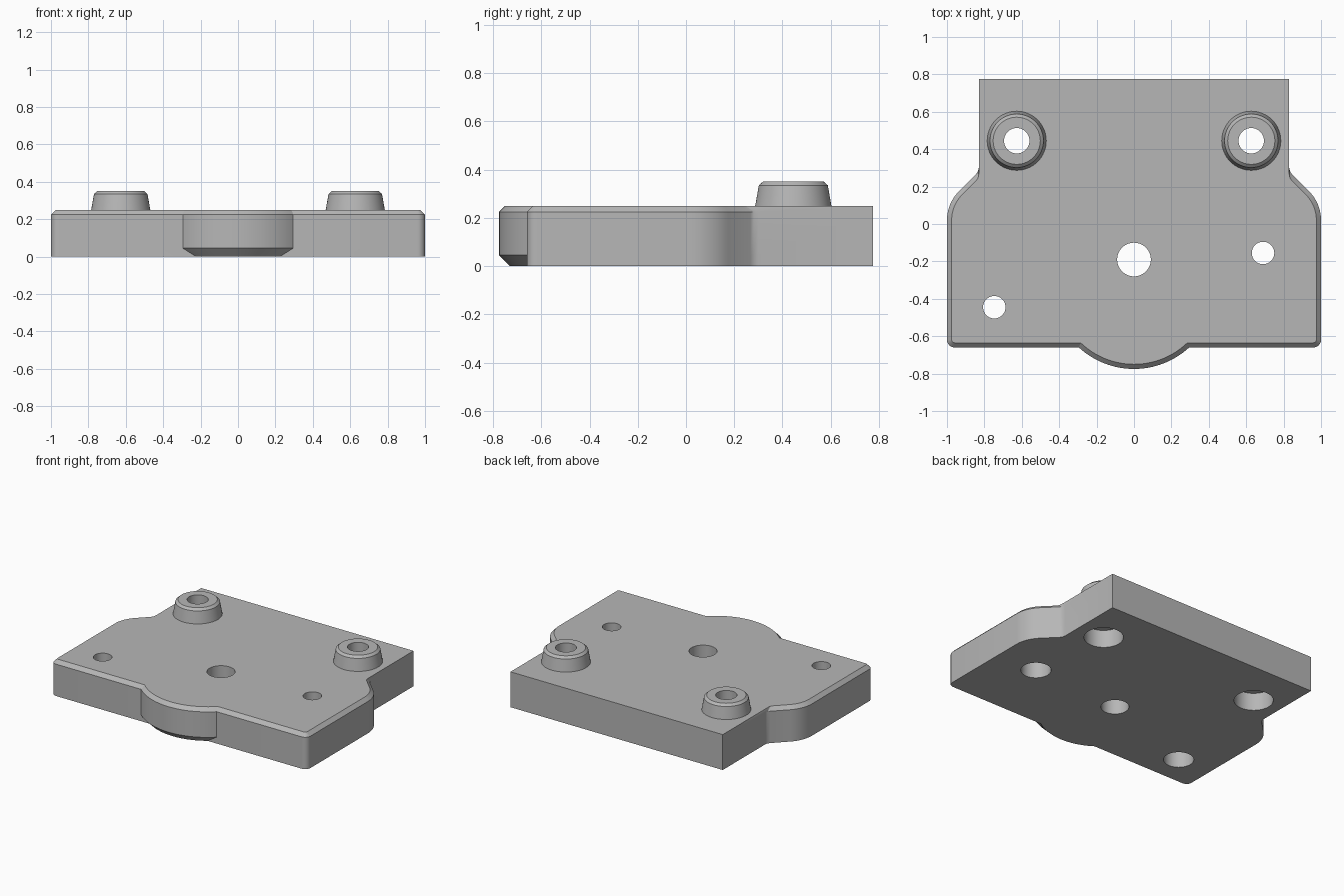
import bpy, bmesh
from math import sin, cos, pi, acos, sqrt
from mathutils import Vector

cube = bpy.data.objects.get("Cube")
if cube:
    bpy.data.objects.remove(cube)

grey = bpy.data.materials.new("plain grey")
grey.use_nodes = True
colour = (0.47, 0.47, 0.47, 1)
grey.diffuse_color = colour
grey.node_tree.nodes["Principled BSDF"].inputs["Base Color"].default_value = colour

HEIGHT, CHAMFER = 0.25, 0.025
NOSE_R, NOSE_CHAMFER = 0.436, 0.045


def make_object(name, bm):
    bmesh.ops.recalc_face_normals(bm, faces=bm.faces)
    mesh = bpy.data.meshes.new(name)
    bm.to_mesh(mesh)
    bm.free()
    mesh.materials.append(grey)
    obj = bpy.data.objects.new(name, mesh)
    bpy.context.collection.objects.link(obj)
    return obj


def loft(name, rings):
    """Closed solid through rings that have equal point counts."""
    bm = bmesh.new()
    loops = [[bm.verts.new(p) for p in ring] for ring in rings]
    count = len(loops[0])
    for low, high in zip(loops, loops[1:]):
        for i in range(count):
            j = (i + 1) % count
            bm.faces.new((low[i], low[j], high[j], high[i]))
    bm.faces.new(loops[0][::-1])
    bm.faces.new(loops[-1])
    return make_object(name, bm)


def turned(name, x, y, profile, sides=64):
    """Solid of revolution from (radius, z) pairs."""
    return loft(name, [[(x + r * cos(2 * pi * i / sides), y + r * sin(2 * pi * i / sides), z)
                        for i in range(sides)] for r, z in profile])


def arc(cx, cy, r, start, end, steps):
    return [(cx + r * cos(start + (end - start) * i / steps),
             cy + r * sin(start + (end - start) * i / steps)) for i in range(steps + 1)]


def outline(z, inset, nose_r):
    """Plate outline: rounded nose, front corners, slanted shoulders, square back."""
    front, nose_y = -0.66 + inset, -0.339
    spread = acos((nose_y - front) / nose_r)
    half = arc(0, nose_y, nose_r, -pi / 2, -pi / 2 + spread, 16)
    half += arc(0.96, -0.62, 0.04 - inset, -pi / 2, 0, 6)
    half += arc(0.78, 0.02, 0.22 - inset, 0, pi / 4, 10)
    drop = inset * sqrt(2)
    half += [(0.844, 0.267 - drop), (0.834, 0.282 - drop), (0.83, 0.30 - drop)]
    half.append((0.83, 0.775))
    mirrored = [(-x, y) for x, y in reversed(half[1:])]
    return [(x, y, z) for x, y in half + mirrored]


def combine(target, tool, operation):
    mod = target.modifiers.new(tool.name, 'BOOLEAN')
    mod.operation, mod.object, mod.solver = operation, tool, 'EXACT'
    bpy.context.view_layer.objects.active = target
    bpy.ops.object.modifier_apply(modifier=mod.name)
    bpy.data.objects.remove(tool)


# Plate with chamfered upper edge and undercut nose
plate = loft("mounting_plate", [
    outline(0, 0, NOSE_R - NOSE_CHAMFER),
    outline(NOSE_CHAMFER, 0, NOSE_R),
    outline(HEIGHT - CHAMFER, 0, NOSE_R),
    outline(HEIGHT, CHAMFER, NOSE_R - CHAMFER),
])

# Tapered bosses
BOSS_X, BOSS_Y = 0.627, 0.445
for side in (-1, 1):
    boss = turned("boss", side * BOSS_X, BOSS_Y,
                  [(0.15, 0.15), (0.158, HEIGHT), (0.143, 0.335), (0.126, 0.35)])
    combine(plate, boss, 'UNION')

# Bores: x, y, radius above, counterbore radius below
bores = [(-BOSS_X, BOSS_Y, 0.068, 0.126), (BOSS_X, BOSS_Y, 0.068, 0.126),
         (0.69, -0.155, 0.06, 0.097), (-0.747, -0.445, 0.06, 0.097),
         (0, -0.19, 0.09, 0.09)]
for x, y, upper, lower in bores:
    if upper == lower:
        profile = [(upper, -0.1), (upper, 0.5)]
    else:
        profile = [(lower, -0.1), (lower, 0.125), (upper, 0.125), (upper, 0.5)]
    combine(plate, turned("bore", x, y, profile), 'DIFFERENCE')

# Smooth curved walls, sharp edges
bpy.ops.object.select_all(action='DESELECT')
plate.select_set(True)
bpy.context.view_layer.objects.active = plate
bpy.ops.object.shade_smooth_by_angle(angle=pi / 7)
